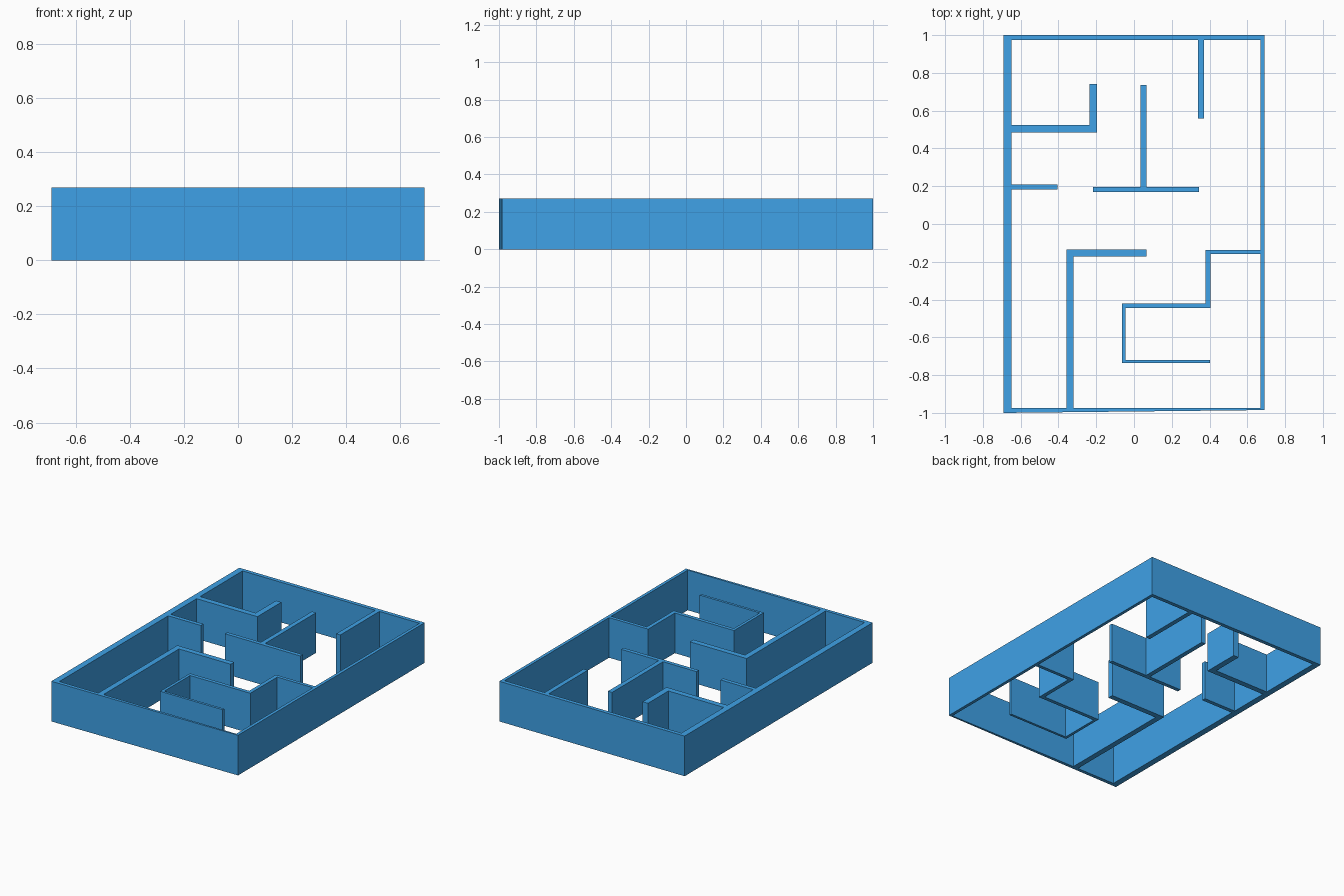
import bpy
import bmesh

if "Cube" in bpy.data.objects:
    bpy.data.objects.remove(bpy.data.objects["Cube"])

HEIGHT = 0.27

blue = bpy.data.materials.new("blue")
blue.diffuse_color = (0.05, 0.36, 0.8, 1)
blue.use_nodes = True
blue.node_tree.nodes["Principled BSDF"].inputs["Base Color"].default_value = blue.diffuse_color


def extrude_plan(name, verts, faces):
    """Raise flat plan faces into walls of the common height."""
    bm = bmesh.new()
    pts = [bm.verts.new((x, y, 0)) for x, y in verts]
    base = [bm.faces.new([pts[i] for i in f]) for f in faces]
    up = bmesh.ops.extrude_face_region(bm, geom=base, use_keep_orig=True)["geom"]
    bmesh.ops.translate(bm, vec=(0, 0, HEIGHT),
                        verts=[g for g in up if isinstance(g, bmesh.types.BMVert)])
    bmesh.ops.recalc_face_normals(bm, faces=bm.faces[:])
    mesh = bpy.data.meshes.new(name)
    bm.to_mesh(mesh)
    bm.free()
    mesh.materials.append(blue)
    obj = bpy.data.objects.new(name, mesh)
    bpy.context.collection.objects.link(obj)
    return obj


def wall(name, outline):
    return extrude_plan(name, outline, [range(len(outline))])


# Inner faces of the outer frame
LEFT, RIGHT, BACK, FRONT = -0.648, 0.669, 0.974, -0.974

# Outer frame, with a slightly tapering front wall
outer = [(-0.69, -1), (0.69, -0.985), (0.69, 1), (-0.69, 1)]
inner = [(LEFT, FRONT), (RIGHT, FRONT), (RIGHT, BACK), (LEFT, BACK)]
extrude_plan("outer_frame", outer + inner,
             [(i, (i + 1) % 4, 4 + (i + 1) % 4, 4 + i) for i in range(4)])

# Angled wall at back left
wall("back_left_corner_wall", [(LEFT, 0.485), (-0.195, 0.485), (-0.195, 0.74),
                               (-0.235, 0.74), (-0.235, 0.523), (LEFT, 0.523)])

# Short straight walls from the frame
wall("left_stub_wall", [(LEFT, 0.183), (-0.405, 0.183), (-0.405, 0.21), (LEFT, 0.21)])
wall("back_stub_wall", [(0.34, 0.559), (0.371, 0.559), (0.371, BACK), (0.34, BACK)])

# Free-standing T-shaped wall
wall("centre_tee_wall", [(-0.216, 0.17), (0.345, 0.17), (0.345, 0.196), (0.065, 0.196),
                         (0.065, 0.737), (0.034, 0.737), (0.034, 0.196), (-0.216, 0.196)])

# Tall angled wall rising from the front
wall("front_corner_wall", [(-0.358, FRONT), (-0.32, FRONT), (-0.32, -0.171),
                           (0.065, -0.171), (0.065, -0.134), (-0.358, -0.134)])

# Folded wall winding in from the right
wall("right_winding_wall", [(RIGHT, -0.137), (0.378, -0.137), (0.378, -0.421), (-0.063, -0.421),
                            (-0.063, -0.737), (0.402, -0.737), (0.402, -0.72), (-0.044, -0.72),
                            (-0.044, -0.446), (0.404, -0.446), (0.404, -0.16), (RIGHT, -0.16)])
